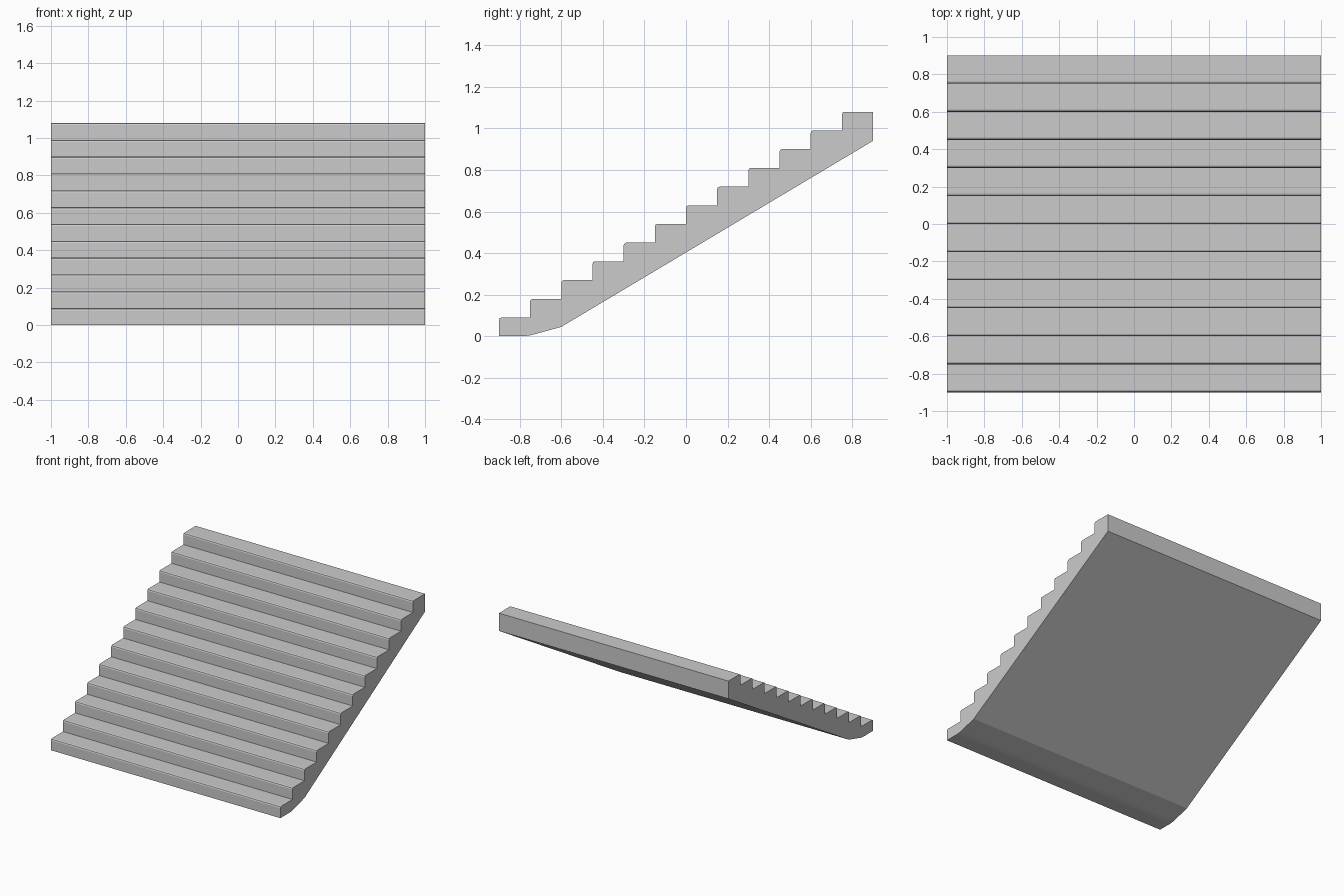
import bpy
import bmesh
import math

cube = bpy.data.objects.get("Cube")
if cube:
    bpy.data.objects.remove(cube, do_unlink=True)

STEPS, RUN, RISE, NOSE = 12, 0.15, 0.09, 0.012
HALF_WIDTH, FRONT = 1.0, -0.9

# Concrete material
grey = bpy.data.materials.new("concrete grey")
grey.use_nodes = True
colour = (0.6, 0.6, 0.6, 1)
grey.diffuse_color = colour
grey.node_tree.nodes["Principled BSDF"].inputs["Base Color"].default_value = colour

# Side profile: sloped underside, then the steps from bottom to top
underside = [(0.9, 0.94), (-0.6, 0.045), (-0.745, 0.005), (-0.78, 0), (FRONT, 0)]
profile = list(underside)
for i in range(STEPS):
    y, z = FRONT + i * RUN, (i + 1) * RISE
    # Softly rounded nosing
    for k in range(3):
        a = k * math.pi / 4
        profile.append((y + NOSE * (1 - math.cos(a)), z - NOSE * (1 - math.sin(a))))
    profile.append((y + RUN, z))

# Extrude the profile across the width
bm = bmesh.new()
side = bm.faces.new([bm.verts.new((-HALF_WIDTH, y, z)) for y, z in profile])
extruded = bmesh.ops.extrude_face_region(bm, geom=[side])["geom"]
moved = [g for g in extruded if isinstance(g, bmesh.types.BMVert)]
bmesh.ops.translate(bm, verts=moved, vec=(2 * HALF_WIDTH, 0, 0))
bmesh.ops.recalc_face_normals(bm, faces=bm.faces)

mesh = bpy.data.meshes.new("staircase")
bm.to_mesh(mesh)
bm.free()
mesh.materials.append(grey)
stairs = bpy.data.objects.new("staircase", mesh)
bpy.context.collection.objects.link(stairs)
